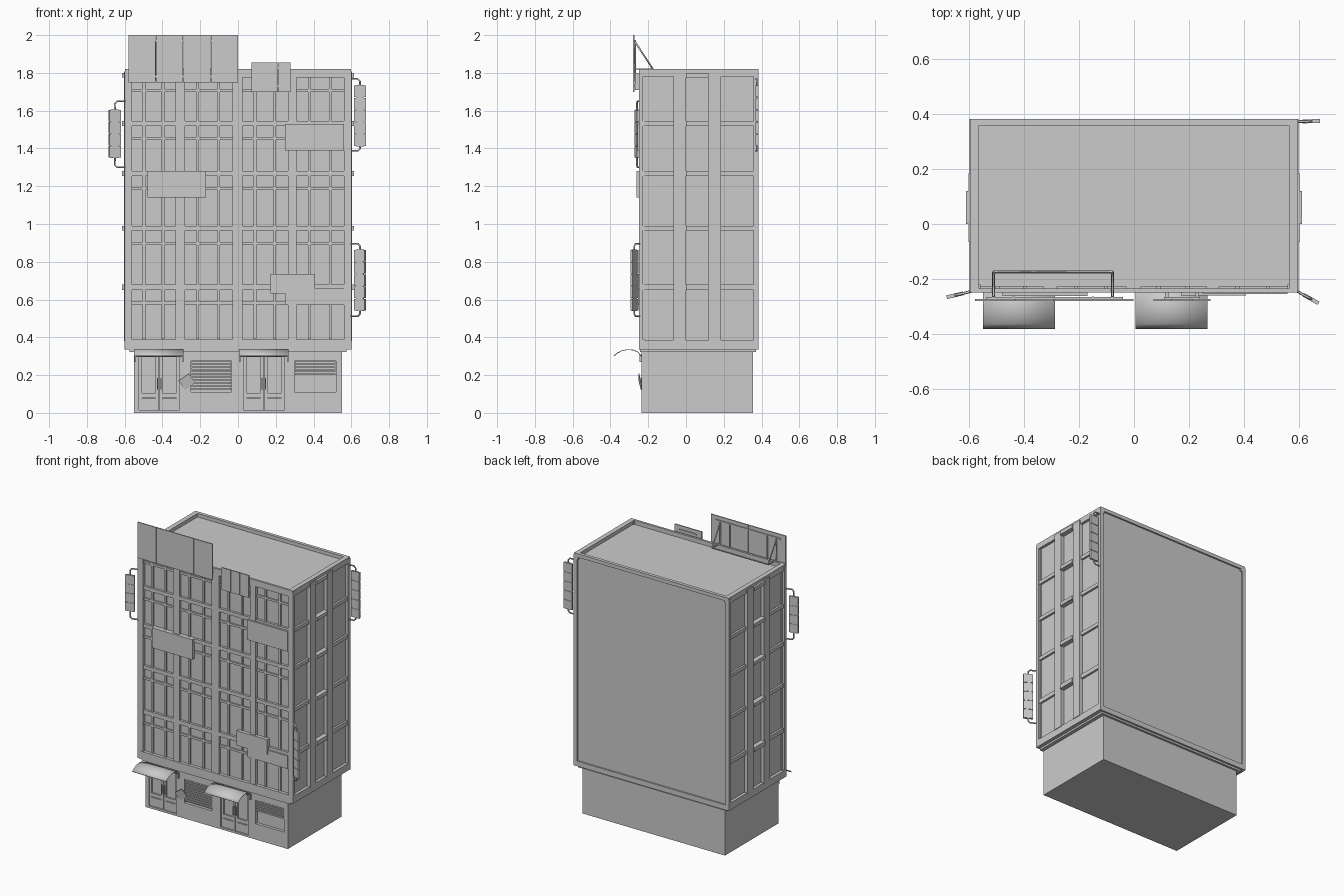
import bpy, bmesh
from math import radians, atan2
from mathutils import Matrix, Vector

if "Cube" in bpy.data.objects:
    bpy.data.objects.remove(bpy.data.objects["Cube"])

parts = {}

def box(name, x0, x1, y0, y1, z0, z1, mat=None):
    """Add a box to the named part."""
    bm = parts.setdefault(name, bmesh.new())
    m = Matrix.Translation(((x0+x1)/2, (y0+y1)/2, (z0+z1)/2)) @ Matrix.Diagonal((x1-x0, y1-y0, z1-z0, 1))
    bmesh.ops.create_cube(bm, size=1, matrix=(mat @ m) if mat else m)

def pipe(name, pts, r=0.004):
    """Round tube along a path."""
    cu = bpy.data.curves.new(name, 'CURVE')
    cu.dimensions = '3D'
    cu.bevel_depth = r
    cu.bevel_resolution = 1
    cu.use_fill_caps = True
    sp = cu.splines.new('POLY')
    sp.points.add(len(pts)-1)
    for p, c in zip(sp.points, pts):
        p.co = (*c, 1)
    bpy.context.collection.objects.link(bpy.data.objects.new(name, cu))

# ground floor and stepped ledge
box('ground_floor', -.55, .55, -.215, .355, 0, .33)
box('ledge', -.575, .575, -.243, .37, .322, .337)
# shop front wall around doors and shop windows
doors = [(-.525, -.31), (.03, .245)]
shops = [(-.25, -.035), (.30, .52)]
for a, b in [(-.55, -.525), (-.31, -.25), (-.035, .03), (.245, .30), (.52, .55)]:
    box('shop_wall', a, b, -.235, -.21, 0, .33)
for a, b in doors:
    box('shop_wall', a, b, -.235, -.21, .31, .33)
    box('shop_wall', a, b, -.235, -.21, 0, .015)
for a, b in shops:
    box('shop_wall', a, b, -.235, -.21, 0, .11)
    box('shop_wall', a, b, -.235, -.21, .275, .33)

# double doors
for a, b in doors:
    c = (a+b)/2
    for l, r, s in [(a, c-.002, 1), (c+.002, b, -1)]:
        box('door', l, l+.016, -.226, -.21, .015, .31)
        box('door', r-.016, r, -.226, -.21, .015, .31)
        box('door', l, r, -.226, -.21, .015, .075)
        box('door', l, r, -.226, -.21, .08, .105)
        box('door', l, r, -.226, -.21, .295, .31)
        h = c - s*.009
        box('door_handle', h-.003, h+.003, -.238, -.224, .125, .185)

# shop windows with roller slats
for (a, b), n in zip(shops, (10, 5)):
    for i in range(n):
        z = .262 - i*.0155
        box('shutter_slat', a+.003, b-.003, -.232, -.212, z, z+.009)
m = Matrix.Translation((-.27, -.243, .165)) @ Matrix.Rotation(radians(-35), 4, 'Y') @ Matrix.Rotation(radians(12), 4, 'X')
box('hanging_notice', -.033, .033, -.002, .002, -.03, .03, m)

# curved awnings
prof = [(-.383, .303), (-.365, .318), (-.34, .331), (-.31, .337), (-.28, .335), (-.255, .325), (-.234, .30)]
for a, b in [(-.55, -.288), (.005, .268)]:
    me = bpy.data.meshes.new('awning')
    v = [(x, y, z) for y, z in prof for x in (a, b)]
    me.from_pydata(v, [], [(2*i, 2*i+1, 2*i+3, 2*i+2) for i in range(len(prof)-1)])
    ob = bpy.data.objects.new('awning', me)
    bpy.context.collection.objects.link(ob)
    mod = ob.modifiers.new('thickness', 'SOLIDIFY')
    mod.thickness = .004
    for p in me.polygons:
        p.use_smooth = True
    for x in (a+.005, b-.005):
        box('awning_bracket', x-.004, x+.004, -.246, -.23, .27, .31)

# upper storeys: core, corner posts, rims
box('tower_core', -.58, .58, -.228, .372, .337, 1.795)
for s in (-1, 1):
    x0, x1 = sorted((s*.56, s*.587))
    box('corner_posts', x0, x1, -.247, -.22, .337, 1.81)
    x0, x1 = sorted((s*.575, s*.6))
    box('corner_posts', x0, x1, -.25, -.228, .337, 1.81)
    box('corner_posts', x0, x1, .358, .383, .337, 1.81)
    # parapet sides
    box('parapet', *sorted((s*.565, s*.598)), -.25, .383, 1.78, 1.82)
    box('lower_band', *sorted((s*.575, s*.6)), -.25, .383, .335, .385)
box('parapet', -.598, .598, -.25, -.235, 1.775, 1.82)
box('parapet', -.598, .598, .36, .383, 1.795, 1.82)
box('lower_band', -.6, .6, -.25, -.22, .335, .388)
box('lower_band', -.6, .6, .36, .383, .335, .37)

# front window grid
bays = [(-.56, -.33), (-.28, -.03), (.025, .265), (.31, .56)]
tops = [1.775, 1.52, 1.255, .965, .65]
bots = [1.545, 1.28, .99, .68, .39]
for a, b in [(-.33, -.28), (-.03, .025), (.265, .31)]:
    box('front_pilaster', a, b, -.247, -.22, .38, 1.79)
for a, b in bays:
    w = b-a
    for t, o in zip(tops, bots):
        box('window_transom', a, b, -.238, -.225, t-.075, t-.06)
        for f in (.27, .71):
            c = a+f*w
            box('window_mullion', c-.007, c+.007, -.238, -.225, o, t)
    for z0, z1 in zip(tops[1:], bots[:-1]):
        box('floor_band', a, b, -.244, -.22, z0, z1)

# side bays, pilasters and sills
for s in (-1, 1):
    for y0, y1 in [(-.065, 0), (.12, .185)]:
        box('side_pilaster', *sorted((s*.57, s*.604)), y0, y1, .38, 1.805)
    for z0, z1 in zip(tops[1:], bots[:-1]):
        box('side_floor_band', *sorted((s*.57, s*.594)), -.23, .36, z0, z1)
        box('side_sill', *sorted((s*.57, s*.613)), 0, .12, z0, z1)
    box('side_sill', *sorted((s*.57, s*.613)), 0, .12, 1.775, 1.80)

# flat wall signs
for a, b, z0, z1, y in [(.25, .56, 1.39, 1.53, -.256), (-.48, -.17, 1.14, 1.28, -.262),
                        (.172, .408, .632, .735, -.26), (.25, .56, .57, .66, -.254)]:
    box('wall_sign', a, b, y, -.235, z0, z1)

# rooftop billboards made of panels
def billboard(a, b, z0, z1, n):
    w = (b-a)/n
    for i in range(n):
        box('billboard_panel', a+i*w+.001, a+(i+1)*w-.001, -.281, -.273, z0, z1)
    for z in (z0+.03, z1-.03):
        box('billboard_rail', a+.04, b-.04, -.274, -.266, z-.005, z+.005)
billboard(-.58, 0, 1.75, 2.0, 4)
billboard(.07, .28, 1.70, 1.856, 3)
for x in (.12, .23):
    box('billboard_rail', x-.005, x+.005, -.27, -.245, 1.71, 1.80)
L, R = -.512, -.078
pipe('billboard_brace', [(L, -.27, 1.965), (L, -.175, 1.82), (R, -.175, 1.82), (R, -.27, 1.965)], .005)
for x in (L, R):
    pipe('billboard_foot', [(x, -.175, 1.82), (x, -.268, 1.82), (x, -.268, 1.97)], .005)
for x in (-.44, -.15):
    pipe('billboard_post', [(x, -.268, 1.76), (x, -.268, 1.97)], .005)

# projecting side signs on pipe brackets
def side_sign(px, py, dx, dy, z0, z1, zb, zt, n):
    m = Matrix.Translation((px, py, 0)) @ Matrix.Rotation(atan2(dy, dx), 4, 'Z')
    L = Vector((dx, dy)).length
    h = (z1-z0)/n
    for i in range(n):
        box('side_sign', L-.063, L, -.007, .007, z0+i*h+.002, z0+(i+1)*h-.002, m)
    c = L-.032
    box('side_sign', c-.022, c+.022, -.004, .004, z0, z1, m)
    for z, e in ((zb, z0), (zt, z1)):
        k = .012 if e > z else -.012
        pts = [(-.012, 0, z), (c-.012, 0, z), (c, 0, z+k), (c, 0, e)]
        pipe('sign_bracket', [m @ Vector(p) for p in pts], .005)
side_sign(-.598, -.247, -.085, -.02, 1.35, 1.605, 1.30, 1.65, 4)
side_sign(.598, -.247, .075, -.042, .54, .865, .512, .895, 5)
side_sign(.595, .373, .083, .003, 1.41, 1.735, 1.387, 1.768, 5)

# turn the collected parts into objects
for name, bm in parts.items():
    me = bpy.data.meshes.new(name)
    bm.to_mesh(me)
    bm.free()
    bpy.context.collection.objects.link(bpy.data.objects.new(name, me))
